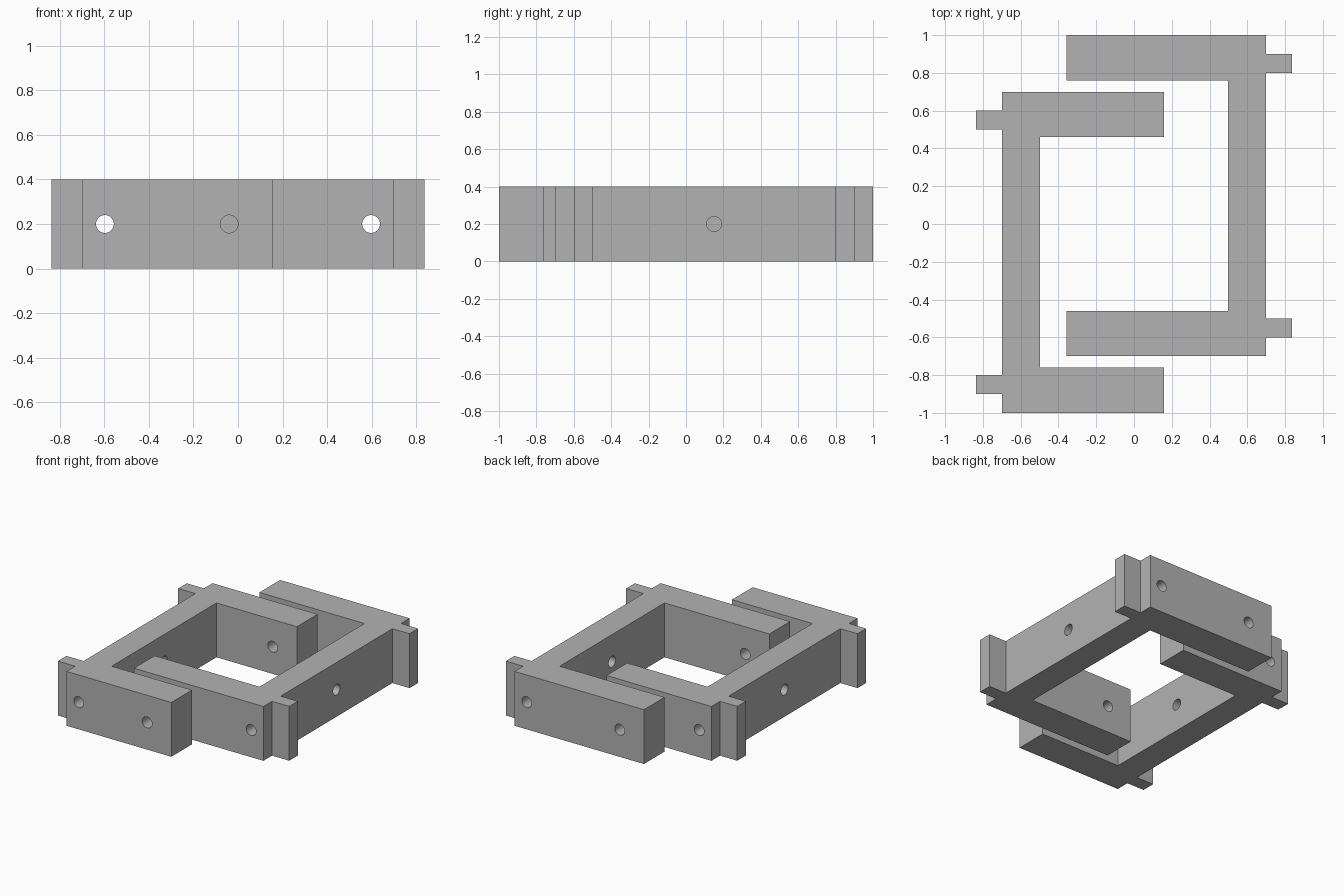
import bpy
import bmesh
import math
from mathutils import Matrix

cube = bpy.data.objects.get("Cube")
if cube:
    bpy.data.objects.remove(cube, do_unlink=True)

HEIGHT, BORE = 0.4, 0.04
OUTER, INNER, TAB = 0.6975, 0.4975, 0.8375     # distances from the centre in x
BORE_X, CROSS_Y = 0.5975, -0.15

grey = bpy.data.materials.new("plain_grey")
grey.use_nodes = True
colour = (0.45, 0.45, 0.45, 1)
grey.diffuse_color = colour
grey.node_tree.nodes["Principled BSDF"].inputs["Base Color"].default_value = colour


def finish(bm, name):
    mesh = bpy.data.meshes.new(name)
    bm.to_mesh(mesh)
    bm.free()
    obj = bpy.data.objects.new(name, mesh)
    bpy.context.collection.objects.link(obj)
    return obj


def extrude_profile(name, points):
    bm = bmesh.new()
    face = bm.faces.new([bm.verts.new((x, y, 0)) for x, y in points])
    top = bmesh.ops.extrude_face_region(bm, geom=[face])["geom"]
    bmesh.ops.translate(bm, vec=(0, 0, HEIGHT),
                        verts=[v for v in top if isinstance(v, bmesh.types.BMVert)])
    bmesh.ops.recalc_face_normals(bm, faces=bm.faces)
    return finish(bm, name)


def drill(obj, axis, x, y, length):
    # Cut one round bore along the given axis
    bm = bmesh.new()
    bmesh.ops.create_cone(bm, cap_ends=True, segments=32, radius1=BORE,
                          radius2=BORE, depth=length)
    turn = Matrix.Rotation(math.pi / 2, 4, "X" if axis == "Y" else "Y")
    bm.transform(Matrix.Translation((x, y, HEIGHT / 2)) @ turn)
    cutter = finish(bm, "bore_cutter")
    cutter.hide_render = True
    mod = obj.modifiers.new("bore", "BOOLEAN")
    mod.operation, mod.object, mod.solver = "DIFFERENCE", cutter, "EXACT"
    bpy.context.view_layer.objects.active = obj
    bpy.ops.object.modifier_apply(modifier=mod.name)
    bpy.data.objects.remove(cutter, do_unlink=True)


def bracket(name, tip, arm_bore, turned):
    # C-shaped outline with two tabs on the back of the spine
    outline = [(-OUTER, -1), (tip, -1), (tip, -0.76), (-INNER, -0.76),
               (-INNER, 0.46), (tip, 0.46), (tip, 0.7), (-OUTER, 0.7)]
    for low, high in ((0.5, 0.6), (-0.9, -0.8)):
        outline += [(-OUTER, high), (-TAB, high), (-TAB, low), (-OUTER, low)]
    obj = extrude_profile(name, outline)

    # Bores along the spine, through both arms, and across the spine
    drill(obj, "Y", -BORE_X, 0, 3)
    drill(obj, "Y", arm_bore, 0, 3)
    drill(obj, "X", -BORE_X, CROSS_Y, 0.5)

    if turned:
        obj.data.transform(Matrix.Rotation(math.pi, 4, "Z"))
    obj.data.materials.clear()
    obj.data.materials.append(grey)
    bpy.ops.object.select_all(action="DESELECT")
    obj.select_set(True)
    bpy.context.view_layer.objects.active = obj
    bpy.ops.object.shade_smooth_by_angle(angle=math.radians(30))


bracket("right_bracket", 0.1575, -0.04, False)
bracket("left_bracket", 0.3575, 0.16, True)
